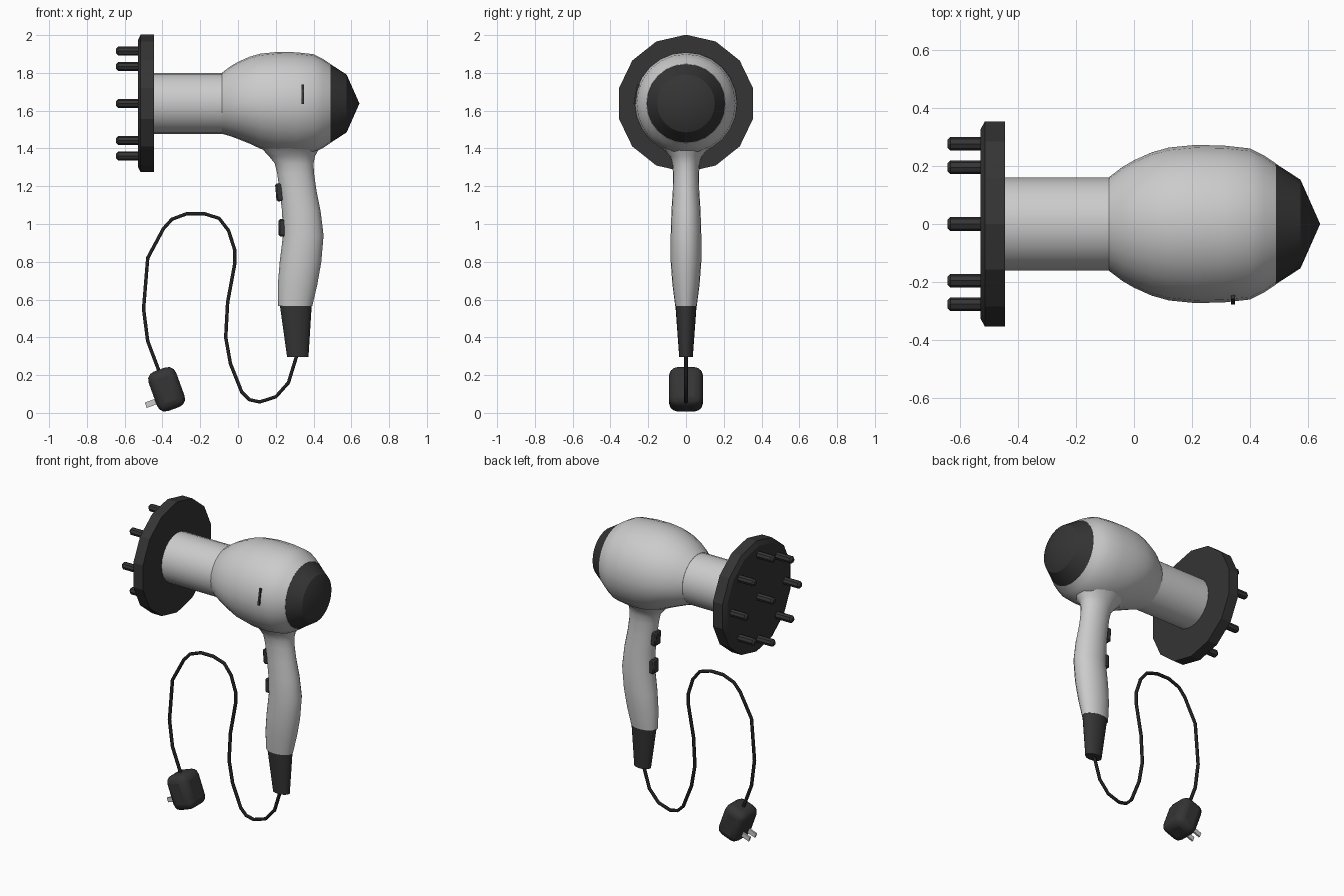
import bpy, bmesh
from math import sin, cos, pi, radians
from mathutils import Vector

if "Cube" in bpy.data.objects:
    bpy.data.objects.remove(bpy.data.objects["Cube"])

CZ = 1.638  # height of the barrel axis


def material(name, v):
    m = bpy.data.materials.new(name)
    m.diffuse_color = (v, v, v, 1)
    m.use_nodes = True
    m.node_tree.nodes["Principled BSDF"].inputs["Base Color"].default_value = m.diffuse_color
    return m


DARK = material("dark_plastic", 0.035)
CORD = material("cord_rubber", 0.015)


def finish(ob, mat=None, angle=35):
    if mat:
        ob.data.materials.append(mat)
    bpy.ops.object.select_all(action='DESELECT')
    ob.select_set(True)
    bpy.context.view_layer.objects.active = ob
    bpy.ops.object.shade_smooth_by_angle(angle=radians(angle))
    return ob


def loft(name, rings, mat=None, angle=35):
    """Skin a list of rings of equal point count and cap both ends."""
    bm = bmesh.new()
    loops = [[bm.verts.new(p) for p in ring] for ring in rings]
    n = len(loops[0])
    for a, b in zip(loops, loops[1:]):
        for i in range(n):
            j = (i + 1) % n
            bm.faces.new((a[i], a[j], b[j], b[i]))
    bm.faces.new(loops[0])
    bm.faces.new(loops[-1])
    bmesh.ops.remove_doubles(bm, verts=bm.verts, dist=0.0008)
    bmesh.ops.recalc_face_normals(bm, faces=bm.faces)
    me = bpy.data.meshes.new(name)
    bm.to_mesh(me)
    bm.free()
    ob = bpy.data.objects.new(name, me)
    bpy.context.collection.objects.link(ob)
    return finish(ob, mat, angle)


def ring_x(x, r, low=None, n=24, y=0, z=CZ):
    """Circle across x; low gives a different radius below the axis."""
    low = r if low is None else low
    pts = []
    for i in range(n):
        a = 2 * pi * i / n
        pts.append((x, y + r * sin(a), z + (r if cos(a) > 0 else low) * cos(a)))
    return pts


def ring_z(z, x0, x1, hy, n=20):
    """Ellipse across z between x0 and x1."""
    c, hx = (x0 + x1) / 2, (x1 - x0) / 2
    return [(c + hx * cos(2 * pi * i / n), hy * sin(2 * pi * i / n), z) for i in range(n)]


def box(name, loc, size, rot=(0, 0, 0), bevel=0, seg=1, mat=None):
    bpy.ops.mesh.primitive_cube_add(size=1, location=loc, rotation=rot)
    ob = bpy.context.object
    ob.name = name
    ob.scale = size
    bpy.ops.object.transform_apply(location=False, rotation=False, scale=True)
    if bevel:
        b = ob.modifiers.new("bevel", 'BEVEL')
        b.width, b.segments = bevel, seg
    return finish(ob, mat)


# Barrel, main housing and rear cap
loft("barrel", [ring_x(-0.46, 0.161), ring_x(-0.07, 0.161)])
loft("housing", [ring_x(*p) for p in [
    (-0.086, 0.162, 0.16), (-0.04, 0.197, 0.173), (0.0, 0.22, 0.188),
    (0.06, 0.247, 0.212), (0.12, 0.264, 0.24), (0.21, 0.273, 0.265),
    (0.31, 0.271), (0.40, 0.261), (0.45, 0.236), (0.49, 0.209)]])
loft("rear_cap", [ring_x(0.488, 0.209), ring_x(0.535, 0.179),
                  ring_x(0.575, 0.153), ring_x(0.643, 0.0001)], DARK, 20)

# Diffuser plate with its prongs
loft("diffuser_plate", [ring_x(x, r, n=14) for x, r in
     [(-0.53, 0.335), (-0.515, 0.364), (-0.445, 0.364)]], DARK, 20)
spots = [(0, 0)] + [(0.277 * sin(k * pi / 4), 0.277 * cos(k * pi / 4)) for k in range(8)]
for k, (y, dz) in enumerate(spots):
    loft(f"diffuser_prong_{k + 1}", [ring_x(x, r, n=8, y=y, z=CZ + dz) for x, r in
         [(-0.645, 0.013), (-0.634, 0.024), (-0.52, 0.024)]], DARK, 30)

# Handle flaring into the housing, and the dark cord guard below it
loft("handle", [ring_z(*p) for p in [
    (1.46, 0.09, 0.46, 0.19), (1.40, 0.125, 0.43, 0.125), (1.36, 0.163, 0.408, 0.086),
    (1.32, 0.195, 0.40, 0.073), (1.27, 0.207, 0.402, 0.069), (1.18, 0.22, 0.415, 0.07),
    (1.07, 0.233, 0.437, 0.077), (0.94, 0.238, 0.453, 0.081), (0.80, 0.221, 0.441, 0.081),
    (0.68, 0.211, 0.42, 0.072), (0.565, 0.213, 0.393, 0.057)]])
loft("cord_guard", [ring_z(0.567, 0.222, 0.39, 0.056), ring_z(0.295, 0.26, 0.373, 0.036)], DARK)

# Two thumb switches on the handle and the side slot
box("upper_switch", (0.222, 0, 1.168), (0.044, 0.06, 0.095), (0, radians(-5), 0), 0.008, 1, DARK)
box("lower_switch", (0.236, 0, 0.98), (0.042, 0.06, 0.092), bevel=0.008, mat=DARK)
tilt = 0.185
box("side_slot", (0.342, -0.258 * cos(tilt), CZ + 0.258 * sin(tilt)),
    (0.013, 0.03, 0.105), (-tilt, 0, 0), mat=DARK)

# Cord
path = [(.316, .32), (.267, .16), (.2, .085), (.115, .058), (.06, .07), (.02, .11),
        (-.04, .26), (-.065, .4), (-.055, .585), (-.018, .785), (-.018, .865),
        (-.05, .965), (-.10, 1.03), (-.18, 1.055), (-.27, 1.055), (-.35, 1.025),
        (-.395, .975), (-.478, .82), (-.5, .55), (-.478, .38), (-.41, .2)]
cu = bpy.data.curves.new("cord", 'CURVE')
cu.dimensions = '3D'
cu.bevel_depth, cu.bevel_resolution, cu.use_fill_caps = 0.0105, 1, True
sp = cu.splines.new('POLY')
sp.points.add(len(path) - 1)
for p, (x, z) in zip(sp.points, path):
    p.co = (x, 0, z, 1)
cu.materials.append(CORD)
bpy.context.collection.objects.link(bpy.data.objects.new("cord", cu))

# Wall plug with two blades
a = radians(20)
centre = Vector((-0.378, 0, 0.125))
across, up = Vector((-cos(a), 0, -sin(a))), Vector((-sin(a), 0, cos(a)))
box("plug", centre, (0.155, 0.18, 0.222), (0, -a, 0), 0.045, 3, DARK)
for name, y in (("plug_blade_left", 0.032), ("plug_blade_right", -0.032)):
    box(name, centre + across * 0.095 - up * 0.042 + Vector((0, y, 0)),
        (0.075, 0.012, 0.03), (0, -a, 0))
